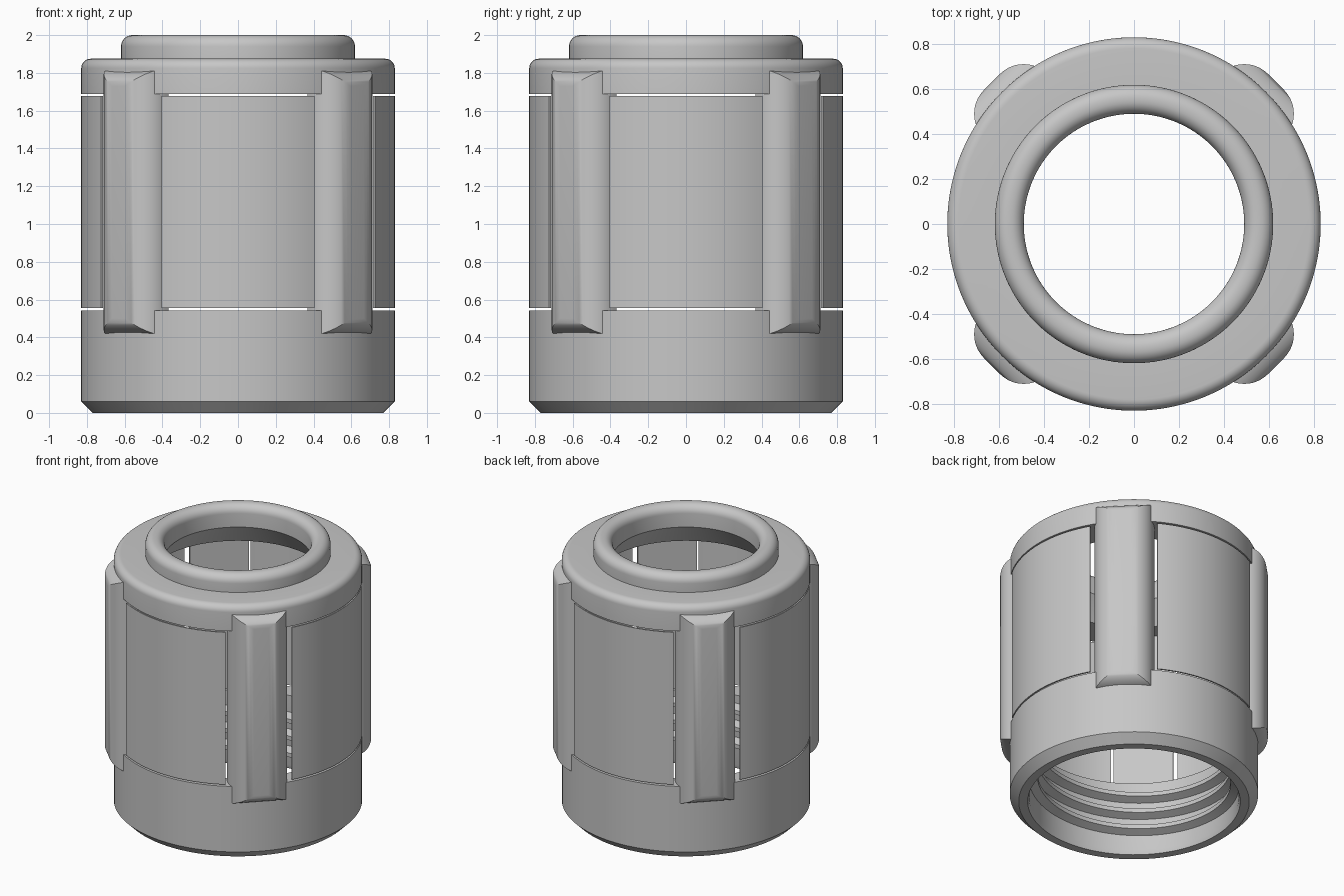
import bpy, bmesh
from math import sin, cos, pi, radians, asin
from mathutils import Matrix

cube = bpy.data.objects.get("Cube")
if cube:
    bpy.data.objects.remove(cube, do_unlink=True)

COLOUR = (0.57, 0.57, 0.57, 1)
grey = bpy.data.materials.new("plain_grey")
grey.use_nodes = True
grey.diffuse_color = COLOUR
grey.node_tree.nodes["Principled BSDF"].inputs["Base Color"].default_value = COLOUR


def finish(bm, name):
    bmesh.ops.recalc_face_normals(bm, faces=bm.faces)
    mesh = bpy.data.meshes.new(name)
    bm.to_mesh(mesh)
    bm.free()
    mesh.materials.append(grey)
    obj = bpy.data.objects.new(name, mesh)
    bpy.context.collection.objects.link(obj)
    bpy.ops.object.select_all(action="DESELECT")
    obj.select_set(True)
    bpy.context.view_layer.objects.active = obj
    bpy.ops.object.shade_smooth_by_angle(angle=radians(30))


def sweep(name, profile, start=0.0, end=2 * pi, steps=128, rise=0.0, closed=True):
    """Sweep a closed (radius, z) profile about z, with optional helical rise."""
    bm = bmesh.new()
    rings = []
    for i in range(steps if closed else steps + 1):
        a = start + (end - start) * i / steps
        dz = rise * i / steps
        rings.append([bm.verts.new((r * cos(a), r * sin(a), z + dz)) for r, z in profile])
    n = len(profile)
    for i in range(steps):
        a, b = rings[i], rings[(i + 1) % len(rings)]
        for j in range(n):
            k = (j + 1) % n
            bm.faces.new((a[j], b[j], b[k], a[k]))
    if not closed:
        bm.faces.new(rings[0])
        bm.faces.new(rings[-1])
    finish(bm, name)


def arc(r, z, radius, a0, a1, n=8):
    """Fillet points around a centre, angles in degrees."""
    angles = [radians(a0 + (a1 - a0) * i / n) for i in range(n + 1)]
    return [(r + radius * cos(a), z + radius * sin(a)) for a in angles]


# Top collar with raised, rounded lip and flared bore
sweep("top_collar",
      [(0.70, 1.688), (0.83, 1.688)]
      + arc(0.78, 1.825, 0.05, 0, 90) + [(0.619, 1.875)]
      + arc(0.559, 1.94, 0.06, 0, 90) + arc(0.55, 1.94, 0.06, 90, 180)
      + [(0.49, 1.84), (0.60, 1.688)])

# Chamfered base ring
sweep("base_ring",
      [(0.77, 0), (0.83, 0.06), (0.83, 0.543), (0.70, 0.543), (0.70, 0.03), (0.71, 0)])

# Internal screw thread
sweep("screw_thread",
      [(0.705, 0.06), (0.645, 0.085), (0.645, 0.115), (0.705, 0.14)],
      end=6 * pi, steps=288, rise=0.375, closed=False)

# Thin curved panels between the posts
half = asin(0.405 / 0.83)
for i, side in enumerate(("left", "back", "right", "front")):
    mid = i * pi / 2
    sweep(side + "_panel",
          [(0.82, 0.555), (0.83, 0.555), (0.83, 1.677), (0.82, 1.677)],
          mid - half, mid + half, 32, closed=False)

# Diagonal grip posts with broadly rounded sides and tighter rounded ends
INNER, OUTER, LOW, HIGH = 0.72, 0.893, 0.41, 1.82
WIDTH, ROUND = 0.4, 0.15
for i, corner in enumerate(("back_left", "back_right", "front_right", "front_left")):
    bm = bmesh.new()
    bmesh.ops.create_cube(bm, size=1)
    bmesh.ops.scale(bm, vec=(OUTER - INNER, WIDTH, HIGH - LOW), verts=bm.verts)
    bmesh.ops.translate(bm, vec=((OUTER + INNER) / 2, 0, (HIGH + LOW) / 2), verts=bm.verts)
    outer_edges = [e for e in bm.edges if all(v.co.x > OUTER - 0.01 for v in e.verts)]
    bmesh.ops.bevel(bm, geom=outer_edges, offset=ROUND, segments=12, profile=0.5,
                    affect="EDGES", clamp_overlap=True)
    for v in bm.verts:
        end, inward = (HIGH, -1) if v.co.z > 1 else (LOW, 1)
        v.co.z = end + inward * 0.6 * abs(v.co.z - end)
    bm.transform(Matrix.Rotation(pi / 4 + i * pi / 2, 4, "Z"))
    finish(bm, corner + "_post")
